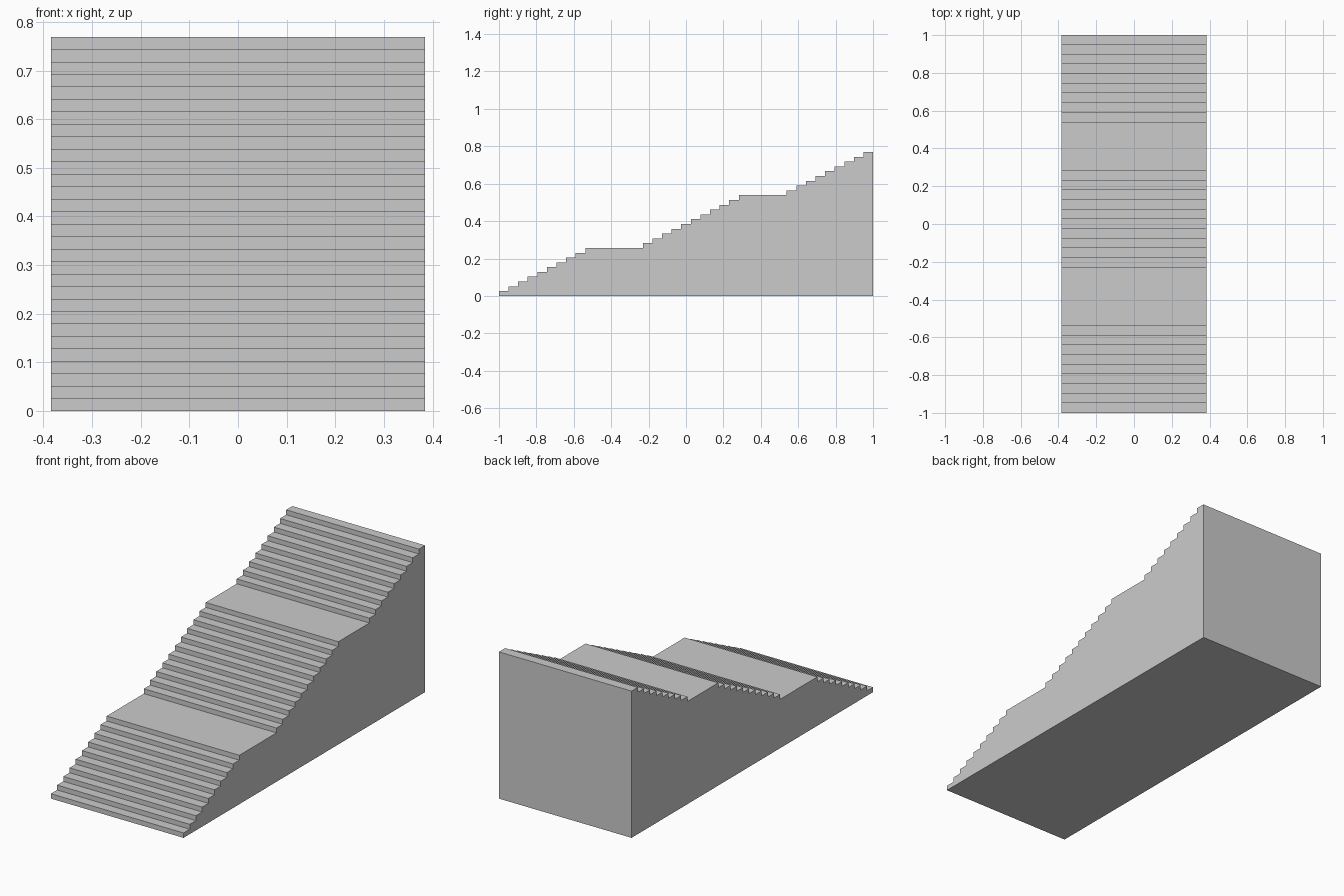
import bpy, bmesh

if "Cube" in bpy.data.objects:
    bpy.data.objects.remove(bpy.data.objects["Cube"])

RUN = 2 / 39          # tread depth
RISE = RUN / 2        # riser height
HALF_W = 7.5 * RUN    # half the stair width

# Tread lengths in runs: three flights, with a long landing after the first two
treads = [1] * 9 + [6] + [1] * 10 + [5] + [1] * 9

# Stepped side profile (y, z)
y, z = -1.0, 0.0
profile = [(y, z)]
for length in treads:
    z += RISE
    profile.append((y, z))
    y += length * RUN
    profile.append((y, z))
profile.append((y, 0.0))

# Solid staircase: profile extruded across the width
bm = bmesh.new()
side = bm.faces.new([bm.verts.new((-HALF_W, py, pz)) for py, pz in profile])
ext = bmesh.ops.extrude_face_region(bm, geom=[side], use_keep_orig=True)
moved = [g for g in ext["geom"] if isinstance(g, bmesh.types.BMVert)]
bmesh.ops.translate(bm, verts=moved, vec=(2 * HALF_W, 0, 0))
bmesh.ops.recalc_face_normals(bm, faces=bm.faces)

mesh = bpy.data.meshes.new("staircase")
bm.to_mesh(mesh)
bm.free()
bpy.context.collection.objects.link(bpy.data.objects.new("staircase", mesh))
